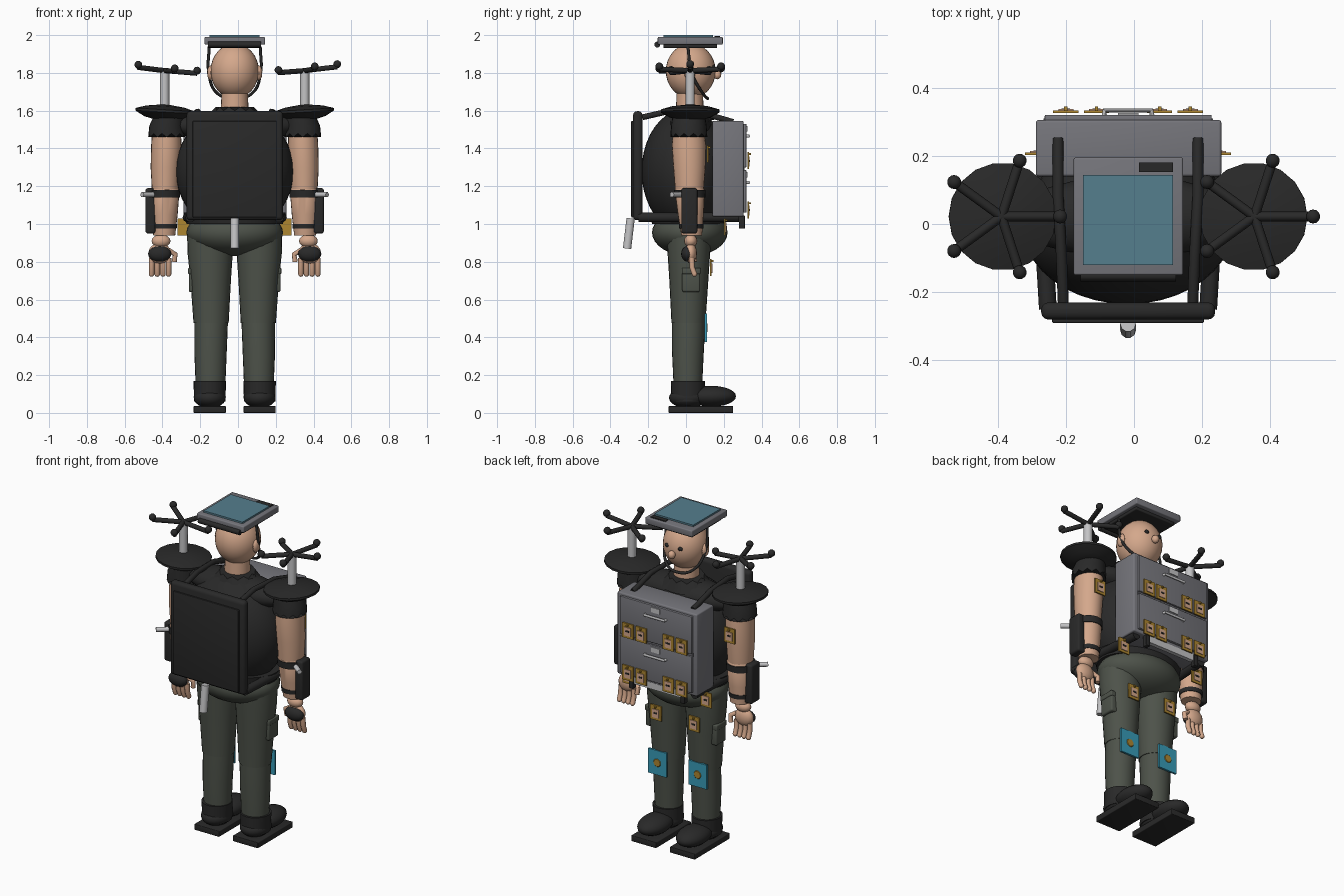
import bpy, bmesh, math
from mathutils import Vector, Matrix

if "Cube" in bpy.data.objects:
    bpy.data.objects.remove(bpy.data.objects["Cube"])

CX = -0.0175  # the body's symmetry axis


def mat(name, r, g, b):
    m = bpy.data.materials.new(name)
    m.diffuse_color = (r, g, b, 1)
    m.use_nodes = True
    m.node_tree.nodes["Principled BSDF"].inputs["Base Color"].default_value = m.diffuse_color
    return m


BLACK = mat("black", .022, .022, .022)
SKIN = mat("skin", .66, .39, .26)
GREEN = mat("trouser_green", .075, .085, .068)
GREY = mat("cabinet_grey", .18, .18, .2)
DARK = mat("drawer_grey", .13, .13, .145)
METAL = mat("light_metal", .55, .55, .56)
GOLD = mat("gold", .42, .24, .03)
CYAN = mat("cyan", .04, .33, .48)
SCREEN = mat("screen_blue", .09, .21, .27)


def finish(name, bm, m, smooth=True):
    bmesh.ops.recalc_face_normals(bm, faces=bm.faces)
    me = bpy.data.meshes.new(name)
    bm.to_mesh(me)
    bm.free()
    me.materials.append(m)
    o = bpy.data.objects.new(name, me)
    bpy.context.collection.objects.link(o)
    if smooth:
        bpy.ops.object.select_all(action='DESELECT')
        o.select_set(True)
        bpy.context.view_layer.objects.active = o
        bpy.ops.object.shade_smooth_by_angle(angle=math.radians(40))
    return o


def box(name, m, x, y, z, bevel=0.0):
    """Box from (min, max) ranges."""
    bm = bmesh.new()
    bmesh.ops.create_cube(bm, size=1)
    for v in bm.verts:
        v.co = Vector([(r[0] + r[1]) / 2 + c * (r[1] - r[0]) for r, c in zip((x, y, z), v.co)])
    if bevel:
        bmesh.ops.bevel(bm, geom=bm.edges[:], offset=bevel, segments=3, profile=.5, affect='EDGES')
    return finish(name, bm, m, bool(bevel))


def ball(name, m, c, r, seg=24):
    bm = bmesh.new()
    bmesh.ops.create_uvsphere(bm, u_segments=seg, v_segments=seg // 2, radius=1)
    for v in bm.verts:
        v.co = Vector(c) + Vector([a * b for a, b in zip(v.co, r)])
    return finish(name, bm, m)


def loft(name, m, rings, n=24, ragged=0.0, tilt=0.0):
    """Skin over stacked ellipses (x, y, z, rx, ry); tilt turns it about y."""
    bm = bmesh.new()
    loops = []
    for k, (x, y, z, rx, ry) in enumerate(rings):
        loops.append([bm.verts.new((x + rx * math.cos(i * math.tau / n), y + ry * math.sin(i * math.tau / n),
                      z + (ragged * (i % 2) if k == 0 else 0))) for i in range(n)])
    for a, b in zip(loops, loops[1:]):
        for i in range(n):
            bm.faces.new((a[i], a[(i + 1) % n], b[(i + 1) % n], b[i]))
    bm.faces.new(loops[0][::-1])
    bm.faces.new(loops[-1])
    if tilt:
        bmesh.ops.rotate(bm, verts=bm.verts, cent=rings[0][:3], matrix=Matrix.Rotation(tilt, 3, 'Y'))
    return finish(name, bm, m)


def tube(name, m, pts, r, smooth_path=False):
    cu = bpy.data.curves.new(name, 'CURVE')
    cu.dimensions = '3D'
    cu.bevel_depth, cu.bevel_resolution, cu.use_fill_caps = r, 3, True
    cu.resolution_u = 6
    s = cu.splines.new('BEZIER' if smooth_path else 'POLY')
    if smooth_path:
        s.bezier_points.add(len(pts) - 1)
        for p, c in zip(s.bezier_points, pts):
            p.co, p.handle_left_type, p.handle_right_type = c, 'AUTO', 'AUTO'
    else:
        s.points.add(len(pts) - 1)
        for p, c in zip(s.points, pts):
            p.co = (*c, 1)
    cu.materials.append(m)
    o = bpy.data.objects.new(name, cu)
    bpy.context.collection.objects.link(o)
    bpy.ops.object.select_all(action='DESELECT')
    o.select_set(True)
    bpy.context.view_layer.objects.active = o
    bpy.ops.object.convert(target='MESH')
    bpy.ops.object.shade_smooth_by_angle(angle=math.radians(40))


def framed_picture(x, y, z):
    """Small gold frame facing +y with a skin-coloured picture and a knob."""
    box("picture_frame", GOLD, (x - .037, x + .037), (y - .008, y), (z - .045, z + .045))
    box("picture", SKIN, (x - .022, x + .022), (y, y + .004), (z - .03, z + .022))
    box("picture_mark", BLACK, (x - .012, x + .012), (y + .004, y + .006), (z - .006, z + .004))
    box("frame_knob", GOLD, (x - .005, x + .005), (y, y + .011), (z + .03, z + .04))


# torso, pelvis, neck and head
ball("torso", BLACK, (CX, 0, 1.28), (.312, .235, .33), 40)
ball("shoulder_yoke", BLACK, (CX, .02, 1.52), (.34, .12, .085))
loft("collar", BLACK, [(CX, .02, 1.62, .1, .1), (CX, .02, 1.55, .17, .13)], 20, -.02)
loft("waist_belt", BLACK, [(CX, .01, 1.0, .255, .19), (CX, .01, 1.06, .27, .2)], 32)
ball("pelvis", GREEN, (CX, .02, .955), (.256, .2, .125), 32)
loft("neck", SKIN, [(CX, .02, 1.56, .075, .075), (CX, .02, 1.74, .068, .068)])
ball("head", SKIN, (CX, .025, 1.81), (.128, .132, .145), 32)
ball("nose", SKIN, (CX, .165, 1.79), (.022, .022, .024), 16)
tube("chin_strap", BLACK, [(CX - .135, .01, 1.94), (CX - .137, .03, 1.8), (CX - .09, .09, 1.69), (CX, .115, 1.665),
     (CX + .09, .09, 1.69), (CX + .137, .03, 1.8), (CX + .135, .01, 1.94)], .008, True)

# flat hat with screen
box("hat_plate", GREY, (-.177, .144), (-.15, .195), (1.95, 1.99), .006)
box("hat_underside", BLACK, (CX - .14, CX + .14), (-.12, .165), (1.932, 1.952), .005)
box("hat_screen", SCREEN, (-.15, .115), (-.12, .144), (1.99, 2.0))
box("hat_slot", BLACK, (.015, .115), (.152, .18), (1.988, 1.995))
tube("hat_roll", BLACK, [(CX - .14, -.152, 1.95), (CX + .14, -.152, 1.95)], .016)

# panel on the -y side, with pipe
box("panel_frame", BLACK, (-.272, .238), (-.28, -.23), (1.02, 1.597), .02)
box("panel_plate", BLACK, (-.24, .205), (-.29, -.275), (1.035, 1.545), .004)
tube("hanging_pipe", METAL, [(CX, -.293, 1.03), (CX, -.312, .87)], .023)

# drawer cabinet on the +y side
box("cabinet", GREY, (-.288, .256), (.14, .305), (1.04, 1.545), .008)
for lo, hi in ((1.06, 1.285), (1.3, 1.53)):
    box("drawer_front", GREY, (-.262, .228), (.3, .32), (lo, hi), .004)
    box("drawer_label", METAL, (CX - .03, CX + .03), (.318, .325), (hi - .04, hi - .01))
    h = hi - .065
    tube("drawer_handle", METAL, [(CX - .07, .315, h), (CX - .068, .333, h), (CX + .068, .333, h),
         (CX + .07, .315, h)], .008)
box("drawer_gap", DARK, (-.265, .231), (.3, .309), (1.28, 1.305))
box("cabinet_tray", METAL, (CX - .16, CX + .16), (.28, .305), (1.005, 1.045))
for z in (1.335, 1.075):
    for x in (-.2, -.11, .075, .165):
        framed_picture(x, .333, z)

# paired parts
for s in (-1, 1):
    X = lambda d: CX + s * d
    rng = lambda a, b: tuple(sorted((X(a), X(b))))

    # harness rails from panel to cabinet
    tube("shoulder_rail", BLACK, [(X(.19), -.23, 1.565), (X(.195), -.1, 1.595), (X(.205), .08, 1.59),
         (X(.205), .25, 1.54)], .016)
    tube("waist_rail", BLACK, [(X(.235), -.25, 1.035), (X(.25), 0, 1.035), (X(.235), .28, 1.035)], .026)
    box("tray_bracket", BLACK, rng(.16, .19), (.28, .312), (.975, 1.045), .004)
    ball("ear", SKIN, (X(.128), .02, 1.8), (.018, .03, .04), 12)
    ball("eye", BLACK, (X(.045), .145, 1.83), (.015, .01, .012), 12)

    # trousers, pocket and boots
    loft("calf", GREEN, [(X(.128), .01, .13, .078, .075), (X(.128), .01, .3, .085, .083),
         (X(.125), .015, .48, .089, .088)])
    loft("thigh", GREEN, [(X(.125), .013, .475, .093, .09), (X(.127), .015, .7, .107, .103),
         (X(.13), .015, .85, .12, .113), (X(.13), .015, .95, .122, .118)])
    box("cargo_pocket", GREEN, rng(.18, .243), (-.02, .075), (.64, .765), .01)
    box("pocket_flap", GREEN, rng(.19, .247), (-.022, .077), (.735, .768), .006)
    box("boot_sole", BLACK, rng(.047, .217), (-.092, .25), (0, .036), .004)
    ball("boot_foot", BLACK, (X(.132), .135, .088), (.085, .13, .055))
    ball("boot_heel", BLACK, (X(.132), .01, .08), (.085, .1, .055))
    loft("boot_shaft", BLACK, [(X(.132), .01, .06, .083, .088), (X(.132), .01, .168, .086, .09)])

    # knee plate and hanging pictures
    box("knee_plate", CYAN, rng(.075, .2), (.098, .11), (.375, .525))
    loft("knee_badge", GOLD, [(X(.1375), 0, 0, .026, .026), (X(.1375), 0, .004, .022, .022)], 12)
    o = bpy.context.object
    for v in o.data.vertices:
        v.co = (v.co.x, .109 + v.co.z, .45 + v.co.y)
    framed_picture(X(.13), .135, .77)
    framed_picture(X(.265), .21, .985)
    framed_picture(X(.36), .118, 1.37)

    # sleeve and arm
    loft("sleeve", BLACK, [(X(.36), .015, 1.46, .098, .098), (X(.36), .015, 1.52, .092, .094),
         (X(.345), .015, 1.58, .08, .085)], 24, .02)
    loft("upper_arm", SKIN, [(X(.368), .018, 1.17, .07, .075), (X(.367), .018, 1.3, .078, .085),
         (X(.362), .015, 1.42, .08, .09), (X(.36), .015, 1.52, .075, .08)])
    loft("forearm", SKIN, [(X(.373), .03, .94, .058, .055), (X(.372), .025, 1.05, .07, .068),
         (X(.368), .02, 1.18, .076, .08), (X(.368), .02, 1.21, .06, .06)])
    loft("elbow_strap", BLACK, [(X(.37), .02, 1.14, .081, .082), (X(.37), .02, 1.18, .081, .084)])
    loft("wrist_strap", BLACK, [(X(.373), .028, .975, .066, .064), (X(.373), .028, 1.0, .068, .066)])
    box("forearm_pad", BLACK, rng(.42, .472), (-.025, .06), (.95, 1.19), .012)
    tube("arm_rod", METAL, [(X(.42), -.02, 1.155), (X(.49), -.075, 1.155)], .014)

    # hand
    ball("wrist", SKIN, (X(.39), .025, .91), (.05, .035, .035), 16)
    ball("palm", SKIN, (X(.397), .025, .845), (.06, .033, .055), 16)
    ball("glove_pad", BLACK, (X(.397), .008, .842), (.062, .034, .042), 16)
    for k in range(4):
        d = .35 + .03 * k
        tube("finger", SKIN, [(X(d), .03, .82), (X(d), .032, .77), (X(d), .045, .735)], .0145)
        ball("fingertip", SKIN, (X(d), .045, .735), (.0145, .0145, .0145), 12)
    tube("thumb", SKIN, [(X(.35), .03, .86), (X(.315), .04, .84), (X(.32), .045, .8)], .014)

    # shoulder disc, mast and five-armed rotor
    x, y = X(.371), .022
    loft("shoulder_disc", BLACK, [(x, y, 1.552, .06, .06), (x, y, 1.565, .11, .11), (x, y, 1.592, .158, .158),
         (x, y, 1.605, .158, .158), (x, y, 1.622, .1, .1), (x, y, 1.632, .02, .02)], 18, tilt=-s * .06)
    tube("mast", METAL, [(x, y, 1.62), (x, y, 1.81)], .025)
    for k in range(5):
        a = k * math.tau / 5
        dx, dy = .172 * math.cos(a), .172 * math.sin(a)
        tip = (x + dx, y + dy, 1.815 + s * dx * .1)
        tube("rotor_arm", BLACK, [(x, y, 1.812), tip], .014)
        ball("rotor_tip", BLACK, (tip[0], tip[1], tip[2] + .014), (.021, .021, .021), 14)
